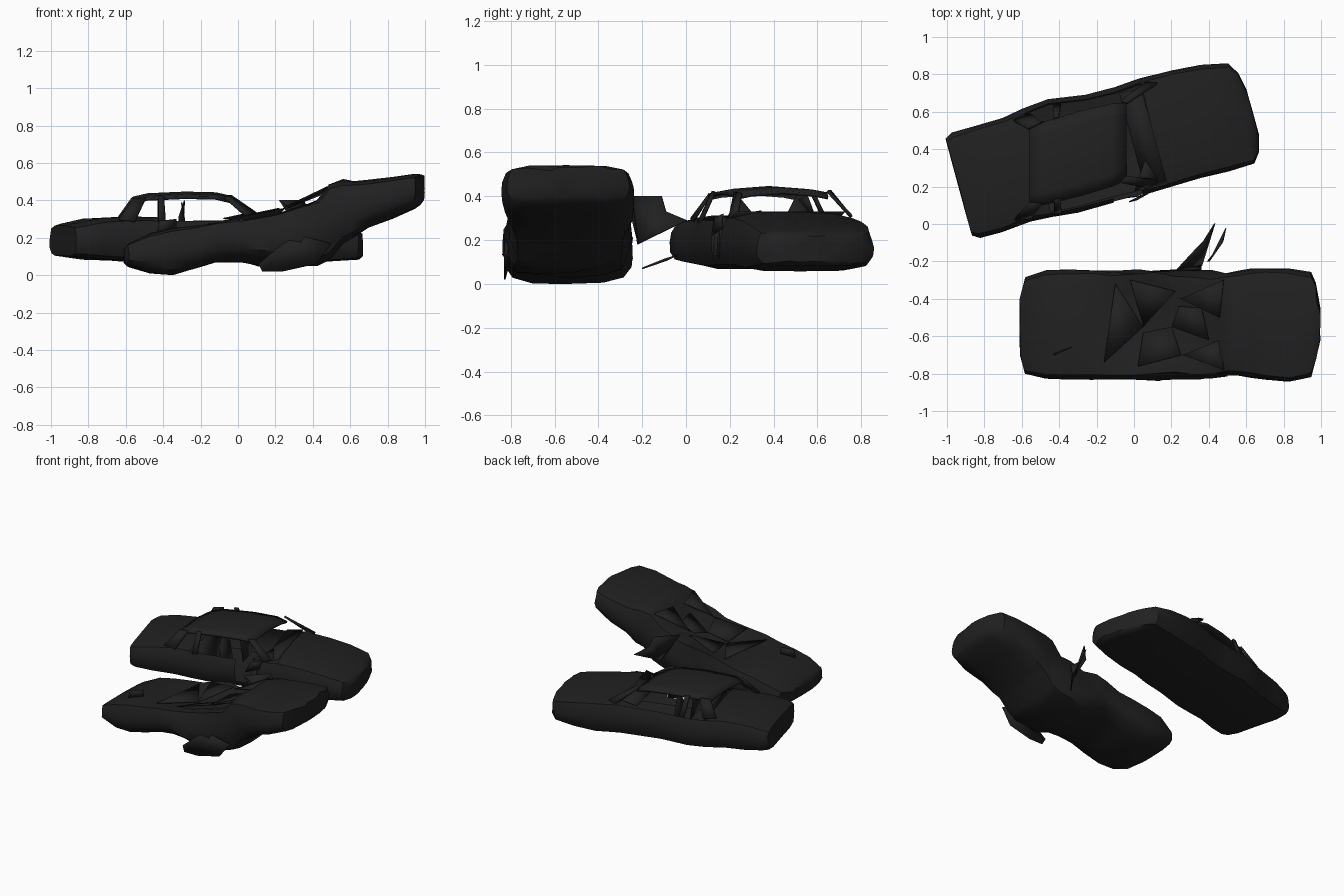
import bpy, bmesh, math, random
from mathutils import Vector, Matrix

random.seed(4)
paint = bpy.data.materials.new("burnt_black")
paint.diffuse_color = (0.015, 0.015, 0.015, 1)

# frame of the rear wreck: turned 15 degrees
REAR = Matrix.Translation((-0.16, 0.39, 0)) @ Matrix.Rotation(math.radians(15), 4, 'Z')
FRONT = Matrix.Identity(4)

# half cross-sections of the bodies: (side, height), both 0..1
TOP = [(1, .5), (.975, .73), (.92, .91), (.62, .985), (0, 1)]
FLAT_BELLY = [(0, 0), (.62, .0), (.9, .07), (.98, .26)] + TOP
ROUND_BELLY = [(0, 0), (.55, .015), (.86, .1), (.98, .29)] + TOP


def finish(name, bm, frame, thick=0):
    me = bpy.data.meshes.new(name)
    bm.to_mesh(me)
    bm.free()
    me.materials.append(paint)
    ob = bpy.data.objects.new(name, me)
    ob.matrix_world = frame
    bpy.context.collection.objects.link(ob)
    if thick:
        mod = ob.modifiers.new("thickness", 'SOLIDIFY')
        mod.thickness = thick
    bpy.ops.object.select_all(action='DESELECT')
    ob.select_set(True)
    bpy.context.view_layer.objects.active = ob
    bpy.ops.object.shade_smooth_by_angle(angle=math.radians(40))
    return ob


def body(name, half, stations, frame, dent, holes=()):
    """Loft of stations (x, y0, y1, z0, z1, dip); holes are (x0, x1, first strip, last strip)."""
    section = half + [(-a, b) for a, b in reversed(half[1:-1])]
    bm = bmesh.new()
    rings = []
    for x, y0, y1, z0, z1, dip in stations:
        ring = []
        for a, b in section:
            z = z0 + (z1 - z0) * b - (dip * (1 - abs(a)) if b > .95 else 0)
            j = dent(x)
            off = Vector([random.uniform(-j, j) for _ in range(3)])
            p = Vector((x, (y0 + y1) / 2 + a * (y1 - y0) / 2, z)) + off
            p.z = max(p.z, 0)
            ring.append(bm.verts.new(p))
        rings.append(ring)
    n = len(section)
    for r, s in zip(rings, rings[1:]):
        mid = (r[0].co.x + s[0].co.x) / 2
        for i in range(n):
            if not any(h[0] < mid < h[1] and h[2] <= i <= h[3] for h in holes):
                bm.faces.new((r[i], r[(i + 1) % n], s[(i + 1) % n], s[i]))
    bm.faces.new(rings[0])
    bm.faces.new(rings[-1])
    bmesh.ops.recalc_face_normals(bm, faces=bm.faces)
    return finish(name, bm, frame)


def sheet(name, polys, frame, thick=.006):
    bm = bmesh.new()
    for poly in polys:
        bm.faces.new([bm.verts.new(p) for p in poly])
    return finish(name, bm, frame, thick)


# rear wreck: lower body with open cabin and one door missing
body("rear_wreck_body", FLAT_BELLY, [
    (-.80, -.255, .285, .105, .265, 0),
    (-.76, -.28, .305, .10, .28, 0),
    (-.64, -.28, .31, .085, .305, 0),
    (-.48, -.26, .31, .075, .315, 0),
    (-.36, -.27, .33, .07, .31, 0),
    (-.22, -.28, .345, .07, .31, 0),
    (-.02, -.28, .315, .07, .31, 0),
    (.14, -.28, .315, .07, .315, 0),
    (.28, -.28, .325, .07, .325, 0),
    (.46, -.275, .325, .06, .305, 0),
    (.62, -.28, .31, .07, .28, 0),
    (.76, -.275, .28, .08, .25, 0),
    (.80, -.22, .22, .085, .235, 0),
    (.82, -.14, .12, .10, .22, 0),
], REAR, lambda x: .003, [(-.42, .25, 6, 9), (-.05, .1, 9, 12)])

# the crushed cabin leans forward on its far side
SKEW = .26

# rear wreck: arched roof
bm = bmesh.new()
rows = [[bm.verts.new((u + SKEW * v * w, .02 + v * w, z - .025 * v * v)) for v in (-1, -.7, 0, .7, 1)]
        for u, w, z in [(-.41, .2, .42), (-.33, .215, .438), (-.12, .22, .447), (.05, .215, .443), (.13, .2, .425)]]
for r, s in zip(rows, rows[1:]):
    for i in range(4):
        bm.faces.new((r[i], s[i], s[i + 1], r[i + 1]))
finish("rear_wreck_roof", bm, REAR, .015)

# rear wreck: pillars on both sides
for side, label in ((-1, "right"), (1, "left")):
    def at(u, v, z):
        return (u + SKEW * side * v, .02 + side * v, z)
    sheet("pillars_" + label, [
        [at(-.49, .255, .30), at(-.40, .27, .29), at(-.34, .21, .415), at(-.41, .195, .41)],
        [at(-.27, .28, .28), at(-.23, .28, .28), at(-.24, .215, .425), at(-.27, .215, .425)],
        [at(.24, .27, .30), at(.30, .25, .31), at(.135, .19, .42), at(.10, .21, .42)],
    ], REAR, .014)

# rear wreck: burnt seats, crumpled dashboard and torn door remains
sheet("seat_frames", [
    [(-.27, -.2, .12), (-.27, .24, .12), (-.33, .22, .31), (-.33, -.18, .31)],
    [(-.12, -.18, .12), (-.12, -.02, .12), (-.14, -.04, .31), (-.17, -.10, .39), (-.18, -.16, .31)],
    [(-.08, .06, .12), (-.08, .24, .12), (-.10, .22, .31), (-.09, .14, .40), (-.12, .10, .31)],
    [(.16, -.25, .28), (.16, .28, .30), (.28, .27, .325), (.28, -.24, .325)],
    [(.1, -.25, .3), (.2, -.1, .33), (.24, -.22, .31)],
    [(.10, -.30, .30), (.06, -.30, .22), (.16, -.28, .25), (.18, -.28, .32)],
    [(.14, -.28, .28), (.14, -.28, .12), (.06, -.27, .14)],
], REAR)

# front wreck: bent body with crushed middle and raised tail
body("front_wreck_body", ROUND_BELLY, [
    (-.61, -.70, -.40, .065, .14, 0),
    (-.585, -.80, -.28, .045, .17, 0),
    (-.47, -.83, -.25, .01, .225, 0),
    (-.35, -.83, -.245, .0, .255, 0),
    (-.22, -.83, -.245, .035, .275, .02),
    (-.10, -.83, -.25, .075, .295, .06),
    (.02, -.83, -.25, .08, .32, .09),
    (.12, -.83, -.25, .05, .345, .10),
    (.22, -.825, -.25, .025, .365, .09),
    (.33, -.82, -.26, .045, .385, .08),
    (.42, -.81, -.26, .06, .42, .06),
    (.49, -.81, -.26, .08, .50, .02),
    (.56, -.81, -.25, .17, .512, 0),
    (.62, -.82, -.24, .20, .505, 0),
    (.70, -.83, -.235, .255, .508, 0),
    (.83, -.845, -.24, .305, .525, 0),
    (.945, -.82, -.26, .355, .54, 0),
    (.97, -.74, -.32, .375, .54, 0),
    (.995, -.62, -.46, .40, .53, 0),
], FRONT, lambda x: .015 if -.05 < x < .45 else .004)

# front wreck: collapsed roof panels folded into the cabin
sheet("collapsed_roof", [
    [(-.16, -.74, .28), (.05, -.55, .27), (-.10, -.32, .28)],
    [(.05, -.55, .27), (.22, -.36, .36), (-.02, -.30, .31)],
    [(.02, -.76, .31), (.25, -.70, .36), (.20, -.55, .31), (.05, -.58, .27)],
    [(.20, -.55, .31), (.40, -.62, .38), (.36, -.45, .38), (.24, -.44, .34)],
    [(.26, -.70, .36), (.48, -.78, .47), (.46, -.62, .44)],
    [(.25, -.40, .36), (.48, -.30, .47), (.46, -.50, .45)],
], FRONT)

# front wreck: torn sill hanging low beside the cabin
sheet("hanging_sill", [
    [(.11, -.82, .06), (.13, -.83, .02), (.24, -.83, .02), (.42, -.825, .06), (.50, -.815, .17), (.30, -.83, .22)],
], FRONT)

# front wreck: small bent flap on the bonnet
sheet("bonnet_flap", [
    [(-.43, -.70, .225), (-.33, -.66, .245), (-.33, -.66, .30), (-.42, -.70, .29)],
], FRONT)

# front wreck: door torn outwards and a loose trim rod
sheet("torn_door", [
    [(.22, -.25, .40), (.35, -.11, .40), (.37, -.09, .33), (.43, .005, .29), (.36, -.22, .18)],
    [(.22, -.25, .40), (.36, -.22, .18), (.36, -.25, .30)],
], FRONT)
sheet("loose_trim", [
    [(.39, -.20, .068), (.40, -.20, .075), (.47, -.10, .115), (.49, -.02, .14), (.475, -.09, .105)],
], FRONT, .004)
